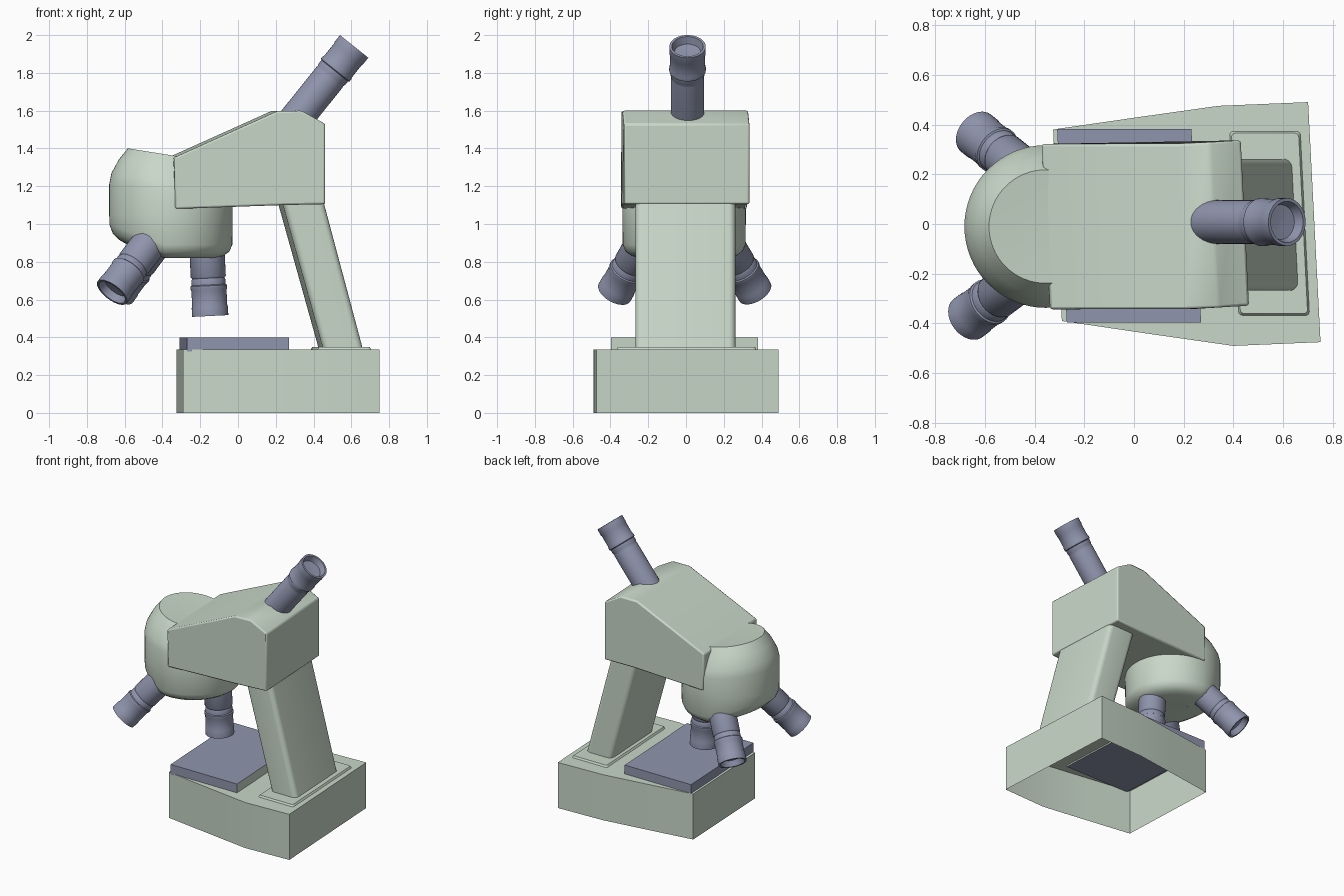
import bpy, bmesh, math
from mathutils import Vector

if "Cube" in bpy.data.objects:
    bpy.data.objects.remove(bpy.data.objects["Cube"])

SHEAR = 0.05  # the whole body is skewed slightly in plan


def material(name, rgb):
    m = bpy.data.materials.new(name)
    m.diffuse_color = (*rgb, 1)
    m.use_nodes = True
    m.node_tree.nodes["Principled BSDF"].inputs["Base Color"].default_value = m.diffuse_color
    return m


GREEN = material("pale_green", (0.58, 0.68, 0.58))
BLUE = material("slate_blue", (0.28, 0.30, 0.42))


def loft(name, rings, mat, cap_start=True, cap_end=True, bevel=0, angle=35):
    """Join closed rings of points into one smooth-by-angle surface."""
    bm = bmesh.new()
    vs = [[bm.verts.new(p) for p in r] for r in rings]
    n = len(vs[0])
    for a, b in zip(vs, vs[1:]):
        for i in range(n):
            j = (i + 1) % n
            bm.faces.new((a[i], a[j], b[j], b[i]))
    if cap_start:
        bm.faces.new(vs[0][::-1])
    if cap_end:
        bm.faces.new(vs[-1])
    bmesh.ops.recalc_face_normals(bm, faces=bm.faces)
    me = bpy.data.meshes.new(name)
    bm.to_mesh(me)
    bm.free()
    me.materials.append(mat)
    ob = bpy.data.objects.new(name, me)
    bpy.context.collection.objects.link(ob)
    if bevel:
        mod = ob.modifiers.new("soft_edges", 'BEVEL')
        mod.width, mod.segments, mod.limit_method = bevel, 2, 'ANGLE'
    bpy.ops.object.select_all(action='DESELECT')
    ob.select_set(True)
    bpy.context.view_layer.objects.active = ob
    bpy.ops.object.shade_smooth_by_angle(angle=math.radians(angle))
    return ob


def rounded_rect(x0, x1, y0, y1, r, z):
    pts = []
    for cx, cy, a0 in ((x1 - r, y1 - r, 0), (x0 + r, y1 - r, 90),
                       (x0 + r, y0 + r, 180), (x1 - r, y0 + r, 270)):
        for k in range(6):
            a = math.radians(a0 + 18 * k)
            x, y = cx + r * math.cos(a), cy + r * math.sin(a)
            pts.append((x - SHEAR * y, y, z))
    return pts


# base: open-bottomed shell
plan = [(-0.29, -0.39), (0.05, -0.44), (0.40, -0.49), (0.75, -0.475),
        (0.70, 0.49), (0.34, 0.475), (0.02, 0.43), (-0.325, 0.38)]
loft("base", [[(x, y, z) for x, y in plan] for z in (0, 0.335)], GREEN, cap_start=False)

# raised pad at the column foot
loft("column_pad", [rounded_rect(0.40, 0.69, -0.37, 0.375, 0.015, 0.33),
                    rounded_rect(0.41, 0.68, -0.36, 0.365, 0.015, 0.348)], GREEN)

# stage plate, showing through the base underside; its rear end is green
stage = loft("stage", [[(x - SHEAR * y, y, z) for x, y in
                        ((-0.29, -0.397), (0.25, -0.397), (0.25, 0.382), (-0.29, 0.382))]
                       for z in (0.325, 0.40)], BLUE)
stage.data.materials.append(GREEN)
for p in stage.data.polygons:
    if p.normal.x > 0.9:
        p.material_index = 1

# leaning column
loft("column", [rounded_rect(0.44, 0.65, -0.268, 0.262, 0.035, 0.335),
                rounded_rect(0.215, 0.435, -0.268, 0.262, 0.035, 1.14)], GREEN)

# head: side profile extruded across y
profile = [(-0.35, 1.08), (-0.355, 1.352), (0.19, 1.597), (0.32, 1.60),
           (0.445, 1.53), (0.445, 1.105), (0.22, 1.10)]
loft("head", [[(x - SHEAR * y, y + 0.015 * max(0, (x - 0.2) / 0.25), z)
               for x, z in profile] for y in (-0.343, 0.322)], GREEN, bevel=0.01)


# nosepiece: turned turret with a tilted underside and sloping crown
def turret_ring(r, height, n=64):
    pts = []
    for i in range(n):
        a = 2 * math.pi * i / n
        x, y = -0.355 + r * math.cos(a), -0.01 + r * math.sin(a)
        pts.append((x, y, height(x)))
    return pts


def under(z):
    return lambda x: z + 0.36 * max(0, -0.39 - x)


def crown(z):
    return lambda x: z - 0.16 * (x + 0.58)


loft("nosepiece", [turret_ring(0.12, under(0.82)), turret_ring(0.23, under(0.82)),
                   turret_ring(0.275, under(0.83)), turret_ring(0.308, under(0.852)),
                   turret_ring(0.325, under(0.89)), turret_ring(0.327, lambda x: 1.05),
                   turret_ring(0.327, lambda x: 1.21 - 0.1 * (x + 0.68)),
                   turret_ring(0.315, crown(1.255)), turret_ring(0.275, crown(1.335)),
                   turret_ring(0.228, crown(1.40)), turret_ring(0.10, crown(1.395))],
     GREEN, angle=50)


# lens tubes: distance back from the open end, radius
TUBE = [(0.045, 0.001), (0.04, 0.07), (0.0, 0.083), (0.0, 0.096), (0.045, 0.096),
        (0.055, 0.093), (0.135, 0.093), (0.145, 0.097), (0.16, 0.097), (0.165, 0.09),
        (0.19, 0.09), (0.20, 0.086)]


def lens(name, end, direction, length, r_back):
    d = Vector(direction).normalized()
    u = d.cross(Vector((0, 1, 0))).normalized()
    v = d.cross(u)
    rings = []
    for t, r in TUBE + [(0.21, r_back), (length, r_back)]:
        c = Vector(end) - d * t
        rings.append([c + r * (math.cos(a) * u + math.sin(a) * v)
                      for a in (2 * math.pi * i / 40 for i in range(40))])
    loft(name, rings, BLUE)


lens("eyepiece", (0.615, 0.008, 1.94), (0.625, 0, 0.78), 0.56, 0.088)
lens("objective_down", (-0.147, 0, 0.513), (0.05, 0, -1), 0.40, 0.093)
lens("objective_front", (-0.667, -0.378, 0.638), (-0.76, -0.57, -1), 0.44, 0.092)
lens("objective_back", (-0.635, 0.365, 0.64), (-0.74, 0.59, -1), 0.44, 0.092)
